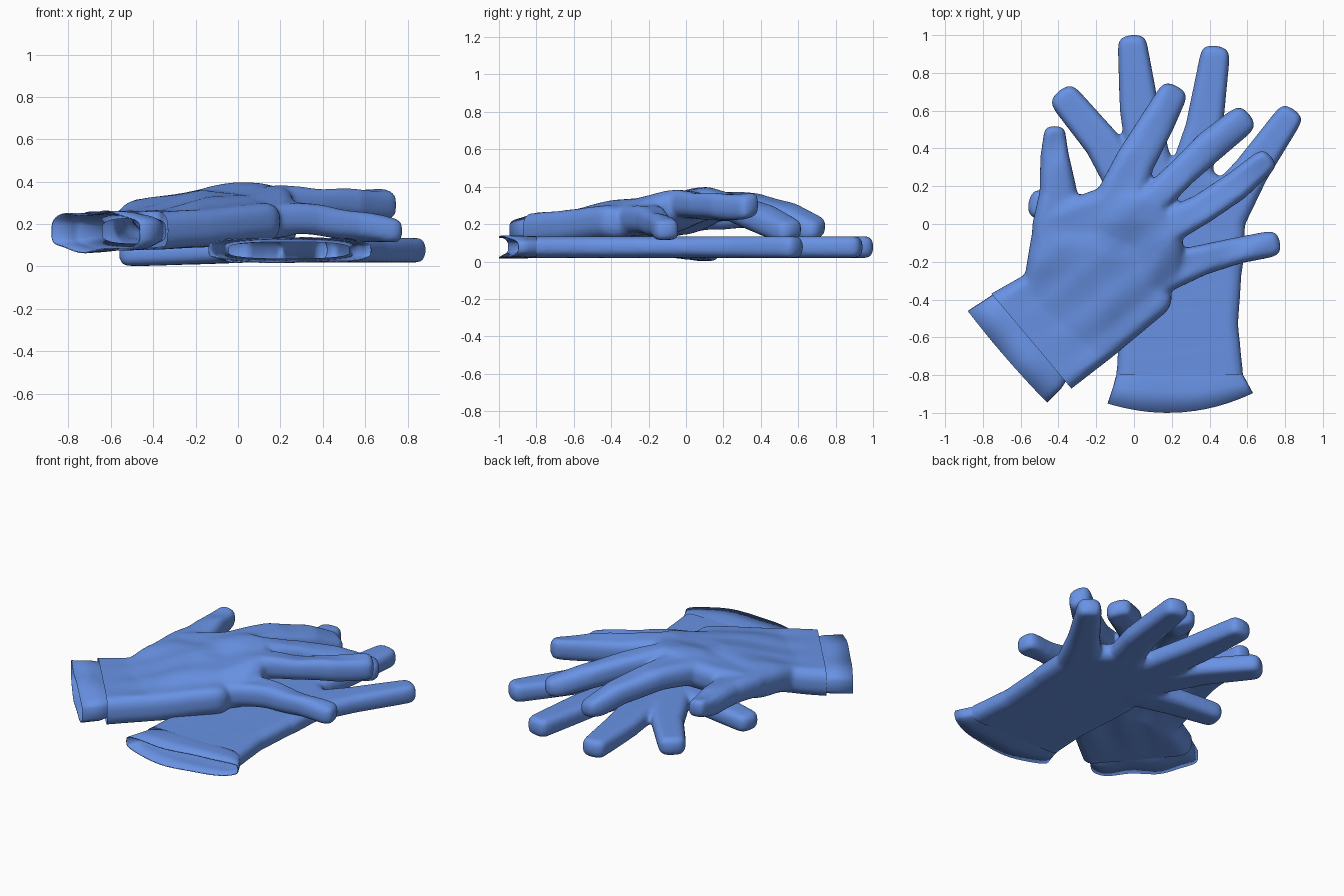
import bpy, bmesh, math
from mathutils import Vector, noise

if "Cube" in bpy.data.objects:
    bpy.data.objects.remove(bpy.data.objects["Cube"])

LEVELS = [(-1, .62), (-.75, .88), (-.35, 1), (.35, 1), (.75, .88), (1, .62)]
blue = bpy.data.materials.new("blue_rubber")
blue.diffuse_color = (.14, .29, .78, 1)
blue.use_nodes = True
blue.node_tree.nodes["Principled BSDF"].inputs["Base Color"].default_value = blue.diffuse_color


def add_hull(target, discs):
    """Convex hull round soft-edged discs (x, y, z, radius, half height)."""
    bm = bmesh.new()
    for x, y, z, r, h in discs:
        for lz, lr in LEVELS:
            for i in range(20):
                a = math.tau * i / 20
                bm.verts.new((x + r * lr * math.cos(a), y + r * lr * math.sin(a), z + h * lz))
    bmesh.ops.convex_hull(bm, input=bm.verts[:])
    bmesh.ops.delete(bm, geom=[v for v in bm.verts if not v.link_faces], context='VERTS')
    bmesh.ops.recalc_face_normals(bm, faces=bm.faces[:])
    tmp = bpy.data.meshes.new("tmp")
    bm.to_mesh(tmp)
    bm.free()
    target.from_mesh(tmp)
    bpy.data.meshes.remove(tmp)


def blunt_tip(a, b):
    """Turn the round end disc b into two small corner discs."""
    d = (Vector(b[:2]) - Vector(a[:2])).normalized()
    s, r = Vector((-d.y, d.x)), b[3]
    tip = [b]
    for k in (-1, 1):
        p = Vector(b[:2]) + d * r * .36 + s * k * r * .36
        tip.append((p.x, p.y, b[2], r * .58, b[4] * .9))
    return tip


def hand(name, palms, fingers, cut, axis, wrinkle):
    """Fuse palm and fingers into one skin, then open it at the wrist."""
    bm = bmesh.new()
    for p in palms:
        add_hull(bm, p)
    for f in fingers:
        for a, b in zip(f, f[1:]):
            add_hull(bm, [a] + (blunt_tip(a, b) if b is f[-1] else [b]))
    me = bpy.data.meshes.new(name)
    bm.to_mesh(me)
    bm.free()
    ob = bpy.data.objects.new(name, me)
    bpy.context.collection.objects.link(ob)
    m = ob.modifiers.new("fuse", 'REMESH')
    m.mode, m.voxel_size = 'VOXEL', .013
    m = ob.modifiers.new("soften", 'SMOOTH')
    m.factor, m.iterations = .5, 8
    dg = bpy.context.evaluated_depsgraph_get()
    skin = bpy.data.meshes.new_from_object(ob.evaluated_get(dg))
    ob.modifiers.clear()
    ob.data = skin
    skin.materials.clear()
    skin.materials.append(blue)
    bm = bmesh.new()
    bm.from_mesh(skin)
    ax = Vector(axis).normalized()
    side = Vector((-ax.y, ax.x, 0))
    # soft creases running along the hand, fading out towards the wrist
    for v in bm.verts:
        n = noise.noise(Vector((v.co.dot(ax) * 2.6, v.co.dot(side) * 6, 3.1)))
        fade = min(1, max(0, (v.co - Vector(cut)).dot(ax) / .3))
        v.co.z += wrinkle * n * fade
    bmesh.ops.bisect_plane(bm, geom=bm.verts[:] + bm.edges[:] + bm.faces[:],
                           plane_co=cut, plane_no=-ax, clear_outer=True)
    for f in bm.faces:
        f.smooth = True
        f.material_index = 0
    bm.to_mesh(skin)
    bm.free()


def cuff(name, rings, bow, wave):
    """Open flattened tube: rings of (left point, right point, z, half height)."""
    bm = bmesh.new()
    N, rows = 48, []
    for k, (l, r, z, hz) in enumerate(rings):
        l, r = Vector(l), Vector(r)
        c, half = (l + r) / 2, (r - l) / 2
        out = Vector((half.y, -half.x)).normalized()
        t = max(0, (k - 1) / (len(rings) - 2))
        row = []
        for i in range(N):
            a = math.tau * i / N
            ca, sa = math.cos(a), math.sin(a)
            u = math.copysign(abs(ca) ** .8, ca)
            w = math.copysign(abs(sa) ** .5, sa)
            p = c + half * u + out * bow * t * (1 - u * u)
            row.append(bm.verts.new((p.x, p.y, z + hz * w + wave * t * math.sin(6 * u) * abs(w))))
        rows.append(row)
    for a, b in zip(rows, rows[1:]):
        for i in range(N):
            j = (i + 1) % N
            bm.faces.new((a[i], a[j], b[j], b[i]))
    bmesh.ops.recalc_face_normals(bm, faces=bm.faces[:])
    me = bpy.data.meshes.new(name)
    bm.to_mesh(me)
    bm.free()
    me.materials.append(blue)
    ob = bpy.data.objects.new(name, me)
    bpy.context.collection.objects.link(ob)
    m = ob.modifiers.new("hem", 'SOLIDIFY')
    m.thickness, m.offset = .006, -1
    bpy.ops.object.select_all(action='DESELECT')
    ob.select_set(True)
    bpy.context.view_layer.objects.active = ob
    bpy.ops.object.shade_smooth_by_angle(angle=math.radians(40))


# lower glove: lies flat, fingers spread
Z, H = .077, .058


def flat(*pts):
    return [(x, y, Z, r, H) for x, y, r in pts]


hand("lower_glove",
     [flat((.02, -.95, .13), (.46, -.93, .13), (.04, -.76, .13), (.44, -.72, .13)),
      flat((.04, -.76, .13), (.44, -.72, .13), (.05, -.55, .13), (.42, -.52, .13)),
      flat((.05, -.6, .13), (.42, -.55, .13), (.06, -.15, .17), (.44, -.1, .14)),
      flat((.02, .0, .13), (.06, .15, .12), (.28, .25, .11), (.46, .08, .13), (.44, -.2, .14), (.1, -.3, .17))],
     [flat((.46, .05, .14), (.62, .28, .095), (.805, .545, .075)),
      flat((.29, .24, .11), (.37, .5, .1), (.425, .865, .08)),
      flat((.1, .22, .12), (.03, .6, .105), (-.005, .922, .08)),
      flat((.02, .12, .12), (-.17, .43, .095), (-.345, .64, .084)),
      [(.0, .0, Z, .12, H), (-.25, .06, .068, .095, H), (-.48, .1, .058, .08, .055)]],
     (.24, -.8, 0), (0, 1, 0), 0)

cuff("lower_cuff",
     [((-.05, -.74), (.53, -.74), .077, .045), ((-.095, -.803), (.58, -.803), .077, .058),
      ((-.11, -.86), (.6, -.84), .077, .06), ((-.14, -.95), (.63, -.895), .077, .058)], .075, .004)

# upper glove: crosses over the lower one, arched at the knuckles
hand("upper_glove",
     [[(-.76, -.52, .165, .13, .088), (-.47, -.84, .165, .11, .088),
       (-.48, -.35, .18, .12, .085), (-.17, -.62, .18, .1, .085)],
      [(-.48, -.35, .18, .11, .085), (-.17, -.62, .18, .1, .085),
       (-.42, -.05, .24, .12, .08), (.09, -.39, .21, .11, .085), (-.1, -.1, .27, .15, .09)],
      [(-.42, -.02, .24, .12, .075), (-.1, .08, .29, .13, .085), (.06, .07, .3, .11, .085),
       (.15, -.05, .29, .1, .08), (.18, -.24, .225, .1, .08), (.0, -.4, .21, .1, .08)]],
     [[(-.42, -.02, .24, .12, .075), (-.4, .16, .24, .1, .07), (-.42, .36, .26, .075, .065),
       (-.42, .46, .27, .06, .055)],
      [(-.1, .08, .295, .13, .08), (.0, .32, .29, .105, .07), (.12, .53, .24, .092, .065),
       (.19, .66, .175, .08, .055)],
      [(.08, .1, .305, .085, .075), (.24, .26, .29, .078, .065), (.4, .41, .23, .086, .065),
       (.55, .53, .165, .08, .055)],
      [(.15, -.03, .3, .095, .075), (.36, .08, .29, .08, .065), (.54, .2, .295, .078, .07),
       (.675, .315, .3, .067, .065)],
      [(.12, -.27, .23, .11, .075), (.36, -.19, .225, .08, .07), (.55, -.14, .2, .07, .06),
       (.705, -.11, .168, .07, .055)]],
     (-.56, -.6, 0), (.76, .64, 0), .024)

cuff("upper_cuff",
     [((-.64, -.38), (-.34, -.74), .168, .065), ((-.75, -.375), (-.365, -.84), .166, .085),
      ((-.78, -.395), (-.385, -.87), .165, .092), ((-.88, -.46), (-.46, -.945), .163, .092)], .01, .01)
